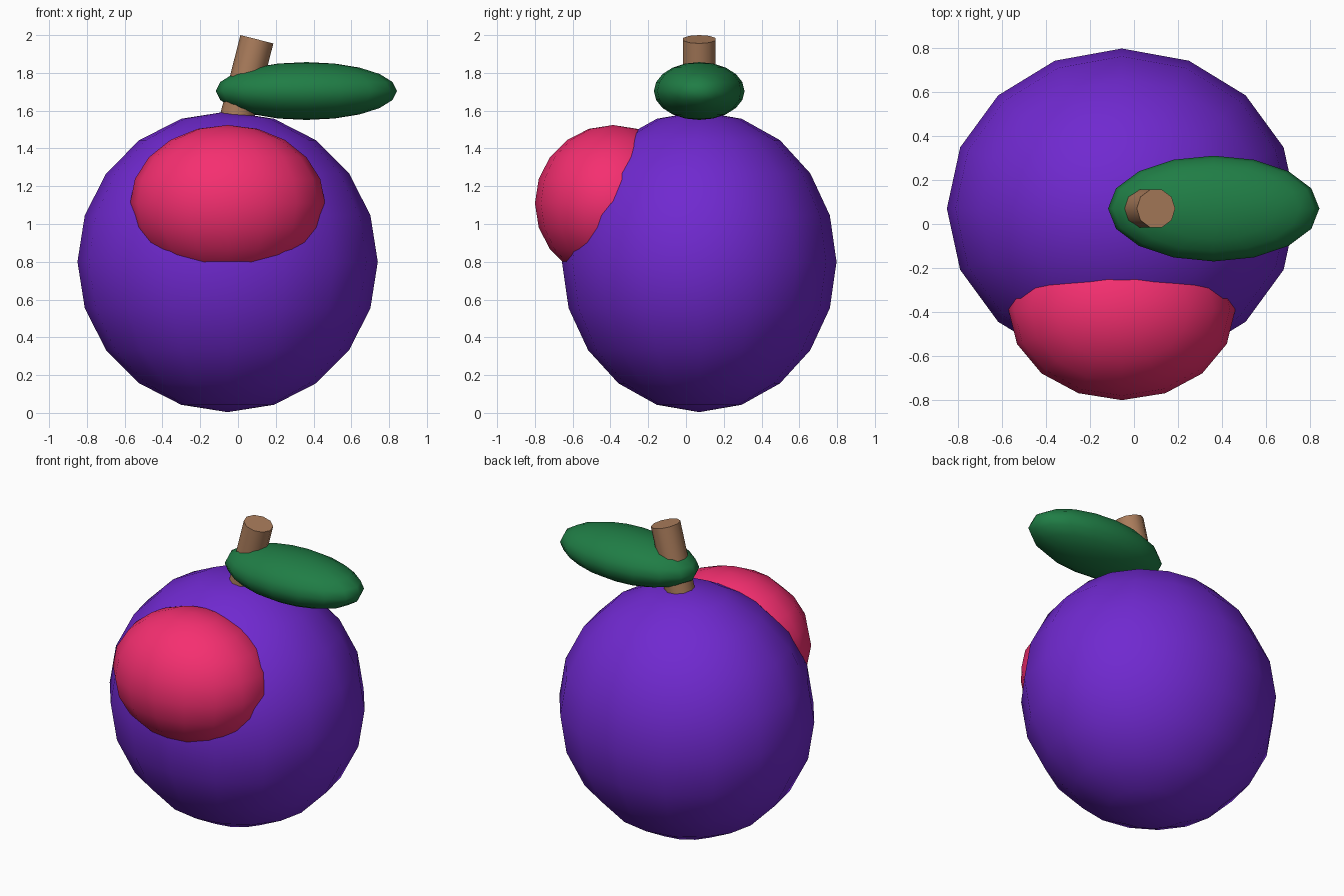
import bpy
import math

if "Cube" in bpy.data.objects:
    bpy.data.objects.remove(bpy.data.objects["Cube"])


def finish(name, color):
    """Name the active object, smooth it and give it a colour."""
    obj = bpy.context.object
    obj.name = name
    mat = bpy.data.materials.new(name + "_colour")
    mat.diffuse_color = (*color, 1)
    mat.use_nodes = True
    mat.node_tree.nodes["Principled BSDF"].inputs["Base Color"].default_value = mat.diffuse_color
    obj.data.materials.append(mat)
    bpy.ops.object.shade_smooth_by_angle(angle=math.radians(50))
    return obj


def ellipsoid(name, center, radii, color):
    bpy.ops.mesh.primitive_uv_sphere_add(segments=16, ring_count=10, radius=1, location=center)
    bpy.context.object.scale = radii
    bpy.ops.object.transform_apply(location=False, rotation=False, scale=True)
    return finish(name, color)


# Round fruit body
ellipsoid("fruit_body", (-0.055, 0.07, 0.8), (0.795, 0.727, 0.796), (0.162, 0.022, 0.63))

# Pink cheek bulging from the upper front
ellipsoid("cheek", (-0.055, -0.386, 1.11), (0.516, 0.414, 0.414), (0.913, 0.028, 0.162))

# Leaf reaching out to the right
ellipsoid("leaf", (0.362, 0.07, 1.704), (0.48, 0.24, 0.153), (0.014, 0.205, 0.06))

# Leaning stem, sunk into the body
tilt, length = 0.25, 0.5
top_x, top_z = 0.1, 1.978
bpy.ops.mesh.primitive_cylinder_add(vertices=10, radius=0.09, depth=length)
stem = bpy.context.object
stem.rotation_euler = (0, 0, math.pi / 2)
bpy.ops.object.transform_apply(location=False, rotation=True, scale=False)
stem.rotation_euler = (0, tilt, 0)
stem.location = (top_x - math.sin(tilt) * length / 2, 0.07, top_z - math.cos(tilt) * length / 2)
finish("stem", (0.407, 0.205, 0.107))
